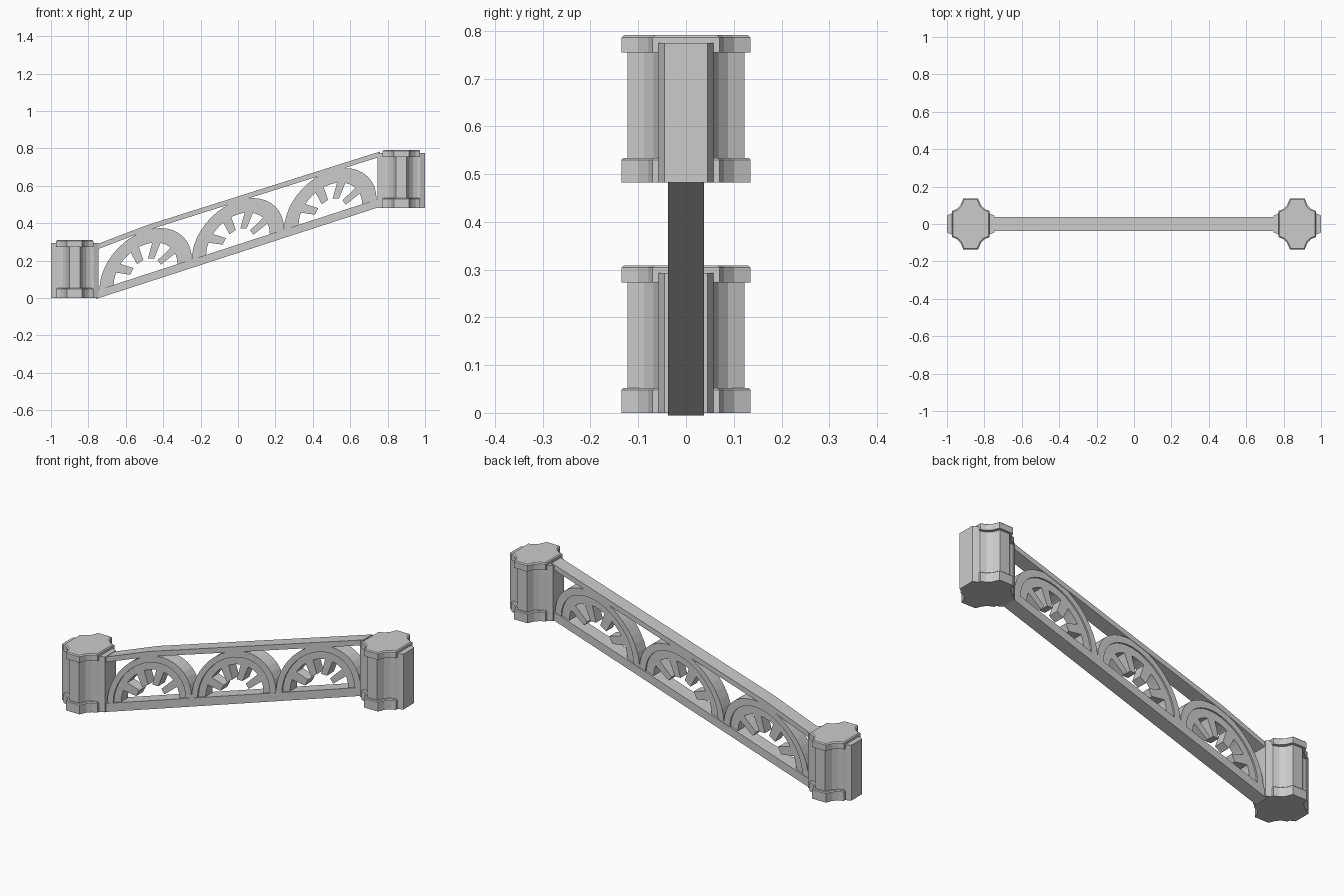
import bpy, bmesh, math

cube = bpy.data.objects.get("Cube")
if cube:
    bpy.data.objects.remove(cube)

stone = bpy.data.materials.new("pale_grey_stone")
stone.use_nodes = True
COLOUR = (0.6, 0.6, 0.6, 1)
stone.diffuse_color = COLOUR
stone.node_tree.nodes["Principled BSDF"].inputs["Base Color"].default_value = COLOUR


def loft(name, rings):
    """Skin a closed solid through matching rings of points."""
    bm = bmesh.new()
    rows = [[bm.verts.new(p) for p in ring] for ring in rings]
    n = len(rows[0])
    for a, b in zip(rows, rows[1:]):
        for i in range(n):
            j = (i + 1) % n
            bm.faces.new((a[i], a[j], b[j], b[i]))
    bm.faces.new(rows[0][::-1])
    bm.faces.new(rows[-1])
    bmesh.ops.recalc_face_normals(bm, faces=bm.faces)
    mesh = bpy.data.meshes.new(name)
    bm.to_mesh(mesh)
    bm.free()
    mesh.materials.append(stone)
    obj = bpy.data.objects.new(name, mesh)
    bpy.context.collection.objects.link(obj)
    return obj


def slab(name, outline, depth):
    """Extrude an x-z outline evenly to both sides of y = 0."""
    return loft(name, [[(x, y, z) for x, z in outline] for y in (-depth, depth)])


def mirrored(quarter):
    """Complete a quarter plan to a full closed plan."""
    half = quarter + [(-x, y) for x, y in reversed(quarter)]
    return half + [(-x, -y) for x, y in half]


def inset(quarter, d):
    return [(x - d, y - d) for x, y in quarter]


# Plan shapes of the posts
CAP = [(0.1, 0.07), (0.075, 0.08), (0.055, 0.1), (0.04, 0.135)]
SHAFT = inset(CAP, 0.012)
FIN = [(0.127, 0.045), (0.1, 0.058)]


def post(side, cx, z0):
    def part(name, layers):
        loft(side + name, [[(cx + x, y, z0 + z) for x, y in mirrored(q)]
                           for q, z in layers])
    part("_post_base", [(CAP, 0), (CAP, 0.048), (inset(CAP, 0.004), 0.052)])
    part("_post_shaft", [(SHAFT, 0.04), (SHAFT, 0.28)])
    part("_post_cap", [(CAP, 0.273), (CAP, 0.304), (inset(CAP, 0.005), 0.309)])
    part("_post_fin", [(FIN, 0), (FIN, 0.293)])


post("right", -0.873, 0)
post("left", 0.873, 0.482)

# Sloping rails between the posts
END = 0.76
RISE = 0.482
SLOPE = RISE / 1.486


def base_z(x):
    return 0.045 + SLOPE * (x + 0.743)


def rail(name, top, thick, depth):
    slab(name, top + [(x, z - thick) for x, z in reversed(top)], depth)


rail("bottom_rail", [(-END, base_z(-END)), (END, base_z(END))], 0.045, 0.038)
TOP = [(-END, 0.285), (-0.49, 0.388), (END, 0.783)]
rail("top_rail", TOP, 0.028, 0.038)

# Sunburst arches, sheared along the slope
RADIUS = 0.247
SQUASH = 0.95


def sheared(cx, points):
    return [(cx + x, base_z(cx + x) + z * SQUASH) for x, z in points]


def arc(r, steps=20):
    return [(r * math.cos(math.pi * i / steps), r * math.sin(math.pi * i / steps))
            for i in range(steps + 1)]


def band(name, cx, outer, inner, depth):
    slab(name, sheared(cx, arc(outer) + arc(inner)[::-1]), depth)


for i in range(3):
    cx = (i - 1) * 2 * RADIUS
    tag = "_" + str(i + 1)
    band("arch_rim" + tag, cx, RADIUS, 0.212, 0.036)
    band("arch_web" + tag, cx, 0.214, 0.17, 0.028)
    # Blunt rays pointing in to the arch centre
    for k, angle in enumerate((30, 70, 110, 150)):
        c, s = math.cos(math.radians(angle)), math.sin(math.radians(angle))
        ray = [(r * c - w * s, r * s + w * c)
               for r, w in ((0.085, -0.018), (0.18, -0.024), (0.18, 0.024), (0.085, 0.018))]
        slab("arch_ray" + tag + "_" + str(k + 1), sheared(cx, ray), 0.028)
